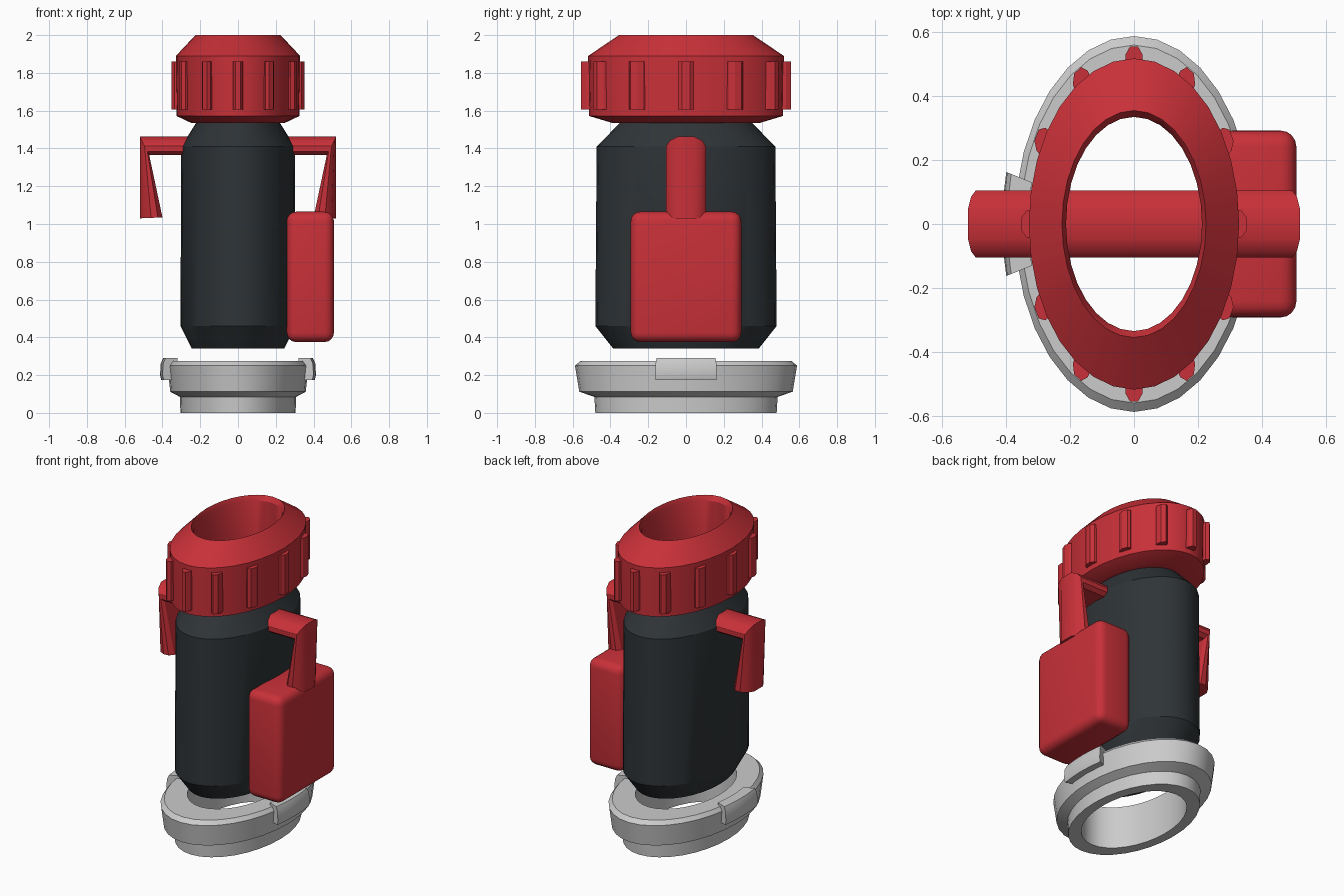
import bpy, bmesh
from math import cos, sin, radians, pi

if "Cube" in bpy.data.objects:
    bpy.data.objects.remove(bpy.data.objects["Cube"])

RATIO = 0.635  # every round part is squashed to an oval along x


def material(name, rgb):
    m = bpy.data.materials.new(name)
    m.diffuse_color = (*rgb, 1)
    m.use_nodes = True
    m.node_tree.nodes["Principled BSDF"].inputs["Base Color"].default_value = m.diffuse_color
    return m


RED = material("red_paint", (0.58, 0.03, 0.04))
DARK = material("dark_shell", (0.028, 0.034, 0.038))


def finish(bm, name, mat=None, angle=30):
    bmesh.ops.recalc_face_normals(bm, faces=bm.faces)
    mesh = bpy.data.meshes.new(name)
    bm.to_mesh(mesh)
    bm.free()
    ob = bpy.data.objects.new(name, mesh)
    bpy.context.collection.objects.link(ob)
    if mat:
        mesh.materials.append(mat)
    bpy.ops.object.select_all(action='DESELECT')
    ob.select_set(True)
    bpy.context.view_layer.objects.active = ob
    bpy.ops.object.shade_smooth_by_angle(angle=radians(angle))
    return ob


def loft(bm, sections, closed=False):
    """Skin closed cross-sections; cap the ends unless the loft is a loop."""
    rings = [[bm.verts.new(p) for p in s] for s in sections]
    n = len(rings[0])
    pairs = list(zip(rings, rings[1:]))
    if closed:
        pairs.append((rings[-1], rings[0]))
    else:
        bm.faces.new(rings[0])
        bm.faces.new(rings[-1])
    for a, b in pairs:
        for i in range(n):
            j = (i + 1) % n
            bm.faces.new((a[i], a[j], b[j], b[i]))


def oval(profile, start=0.0, sweep=2 * pi, segs=32):
    """Cross-sections of an (r, z) profile turned about z and squashed."""
    full = sweep > 6.28
    angles = [start + sweep * i / segs for i in range(segs + (not full))]
    return [[(r * cos(a) * RATIO, r * sin(a), z) for r, z in profile] for a in angles]


# Base ring
bm = bmesh.new()
loft(bm, oval([(0.385, 0), (0.48, 0), (0.485, 0.085), (0.565, 0.112), (0.588, 0.25),
               (0.56, 0.274), (0.385, 0.274)]), closed=True)
finish(bm, "base_ring")

# Clips on both sides of the base ring
clip = [(0.52, 0.175), (0.64, 0.175), (0.65, 0.2), (0.645, 0.26), (0.625, 0.29), (0.52, 0.29)]
for side, start in (("right", 0), ("left", pi)):
    bm = bmesh.new()
    half = radians(14.5)
    loft(bm, oval(clip, start - half, 2 * half, 4))
    finish(bm, side + "_ring_clip")

# Hollow main body
bm = bmesh.new()
loft(bm, oval([(0.385, 0.34), (0.48, 0.46), (0.473, 1.41), (0.345, 1.54),
               (0.335, 1.54), (0.45, 1.40), (0.455, 0.47), (0.365, 0.34)]), closed=True)
finish(bm, "main_body", DARK)

# Cap collar
bm = bmesh.new()
loft(bm, oval([(0.335, 1.535), (0.39, 1.535), (0.513, 1.572), (0.518, 1.89),
               (0.355, 2.0), (0.335, 1.97)]), closed=True)
finish(bm, "cap_collar", RED)

# Grip ribs around the collar
bm = bmesh.new()
rib = [(0.49, -0.045), (0.53, -0.042), (0.555, -0.02),
       (0.555, 0.02), (0.53, 0.042), (0.49, 0.045)]
for k in range(12):
    c, s = cos(k * pi / 6), sin(k * pi / 6)
    loft(bm, [[((r * c - t * s) * RATIO, r * s + t * c, z) for r, t in rib]
              for z in (1.605, 1.86)])
finish(bm, "grip_ribs", RED, 20)

# Cross handle: a bar through the body with a widening leg at each end
half = [(0.045, 1), (0.085, 0.8), (0.105, 0.5), (0.105, 0.2), (0.08, 0)]
shape = half + [(-y, t) for y, t in reversed(half)]
path = [((0.40, 1.035), (0.52, 1.03)), ((0.47, 1.365), (0.52, 1.462))]  # inner, outer (x, z)
path += [((-i[0], i[1]), (-o[0], o[1])) for i, o in reversed(path)]
bm = bmesh.new()
loft(bm, [[(i[0] + (o[0] - i[0]) * t, y, i[1] + (o[1] - i[1]) * t) for y, t in shape]
          for i, o in path])
finish(bm, "cross_handle", RED)

# Rounded side box
bm = bmesh.new()
bmesh.ops.create_cube(bm, size=1)
for v in bm.verts:
    v.co = (0.383 + v.co.x * 0.25, v.co.y * 0.585, 0.72 + v.co.z * 0.69)
bmesh.ops.bevel(bm, geom=bm.edges[:], offset=0.05, segments=4, profile=0.5, affect='EDGES')
finish(bm, "side_box", RED, 40)
